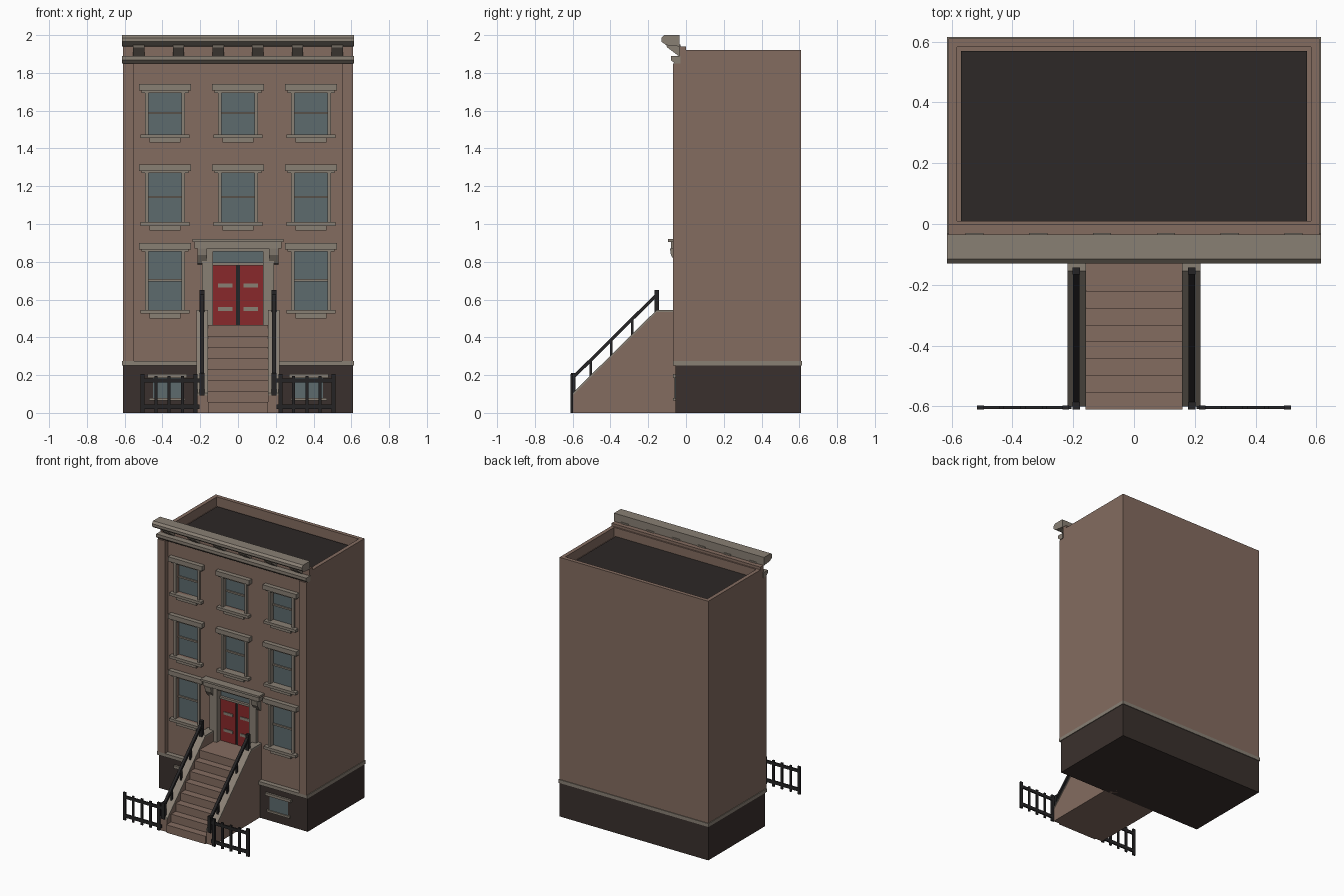
import bpy, bmesh

if "Cube" in bpy.data.objects:
    bpy.data.objects.remove(bpy.data.objects["Cube"])


def material(name, r, g, b):
    m = bpy.data.materials.new(name)
    m.diffuse_color = (r, g, b, 1)
    m.use_nodes = True
    m.node_tree.nodes["Principled BSDF"].inputs["Base Color"].default_value = m.diffuse_color
    return m


BROWN = material("brownstone", .23, .15, .117)
STONE = material("trim_stone", .25, .215, .175)
DARK = material("dark_base", .042, .03, .026)
ROOF = material("roofing", .026, .021, .02)
IRON = material("iron", .018, .017, .018)
GLASS = material("glass", .11, .145, .155)
RED = material("door_red", .25, .022, .024)


def finish(name, bm, mat):
    bmesh.ops.recalc_face_normals(bm, faces=bm.faces)
    me = bpy.data.meshes.new(name)
    bm.to_mesh(me)
    bm.free()
    ob = bpy.data.objects.new(name, me)
    bpy.context.collection.objects.link(ob)
    if mat:
        me.materials.append(mat)
    return ob


def add_prism(bm, profile, x0, x1):
    """Extrude a (y, z) profile from x0 to x1."""
    a = [bm.verts.new((x0, y, z)) for y, z in profile]
    b = [bm.verts.new((x1, y, z)) for y, z in profile]
    n = len(a)
    bm.faces.new(a)
    bm.faces.new(b[::-1])
    for i in range(n):
        j = (i + 1) % n
        bm.faces.new((a[i], b[i], b[j], a[j]))


def rect(y0, y1, z0, z1):
    return [(y0, z0), (y1, z0), (y1, z1), (y0, z1)]


def prisms(name, mat, items):
    """items: list of (profile, x0, x1)"""
    bm = bmesh.new()
    for p, x0, x1 in items:
        add_prism(bm, p, x0, x1)
    return finish(name, bm, mat)


def box(x0, x1, y0, y1, z0, z1):
    return (rect(y0, y1, z0, z1), x0, x1)


def both(items):
    """Mirror items across x = 0"""
    return items + [(p, -x1, -x0) for p, x0, x1 in items]


# main block with parapet recess
bm = bmesh.new()
add_prism(bm, rect(0, .61, .25, 1.92), -.61, .61)
bm.normal_update()
bmesh.ops.recalc_face_normals(bm, faces=bm.faces)
top = max(bm.faces, key=lambda f: f.calc_center_median().z)
bmesh.ops.inset_individual(bm, faces=[top], thickness=.04)
for v in top.verts:
    if v.co.y < .1:
        v.co.y = .01
ring = bmesh.ops.extrude_discrete_faces(bm, faces=[top])
for v in ring["faces"][0].verts:
    v.co.z = 1.85
finish("main_block", bm, BROWN)
prisms("roof_deck", ROOF, [box(-.57, .57, .01, .57, 1.84, 1.856)])

# base and water table
prisms("base", DARK, [box(-.61, .61, -.055, .61, 0, .25)])
prisms("water_table", STONE, [box(-.615, .615, -.07, .615, .25, .275)])

# window openings: centre x, glass bottom, glass top
windows = [(x, z0, z1) for z0, z1 in ((.545, .86), (1.01, 1.275), (1.475, 1.70))
           for x in (-.387, 0, .387) if not (x == 0 and z0 < .6)]

# facade slab with openings cut out
facade = prisms("facade", BROWN, [box(-.61, .61, -.035, 0, .275, 1.94)])
cutter = prisms("opening_cutter", None,
                [box(x - .088, x + .088, -.1, .05, a, b) for x, a, b in windows]
                + [box(-.135, .135, -.1, .05, .465, .86)])
cutter.hide_render = True
cutter.hide_viewport = True
mod = facade.modifiers.new("openings", "BOOLEAN")
mod.operation = "DIFFERENCE"
mod.solver = "EXACT"
mod.object = cutter
prisms("corner_pilasters", BROWN, both([box(.55, .61, -.07, -.03, .275, 1.85)]))

# windows
for i, (x, a, b) in enumerate(windows):
    m = (a + b) / 2
    prisms(f"window_glass_{i}", GLASS, [box(x - .088, x + .088, -.012, .005, a, b)])
    prisms(f"window_trim_{i}", STONE, [
        box(x - .138, x + .138, -.068, -.03, b + .006, b + .04),
        box(x - .125, x + .125, -.055, -.03, b - .006, b + .006),
        box(x - .106, x - .088, -.05, -.01, a, b),
        box(x + .088, x + .106, -.05, -.01, a, b),
        box(x - .13, x + .13, -.068, -.01, a - .02, a),
        box(x - .082, x + .082, -.055, -.03, a - .044, a - .02),
        box(x - .088, x + .088, -.022, -.01, m - .006, m + .006)])

# basement windows
prisms("basement_glass", GLASS, both([box(.3, .45, -.06, -.05, .08, .185)]))
prisms("basement_trim", STONE, both([box(.27, .48, -.07, -.05, .185, .205),
                                     box(.28, .47, -.068, -.05, .065, .08)]))

# cornice: crown, brackets and lower moulding
prisms("cornice_crown", STONE, [(
    [(-.035, 1.94), (-.035, 2), (-.115, 2), (-.13, 1.985), (-.13, 1.965), (-.105, 1.947)],
    -.615, .615)])
prisms("cornice_band", STONE, [(
    [(-.03, 1.85), (-.03, 1.89), (-.08, 1.89), (-.08, 1.868), (-.06, 1.85)], -.615, .615)])
prisms("cornice_brackets", STONE, [(
    [(-.03, 1.89), (-.03, 1.95), (-.105, 1.95), (-.1, 1.935), (-.04, 1.89)], x - .03, x + .03)
    for x in [-.525 + .21 * i for i in range(6)]])

# entrance
prisms("door_leaves", RED, both([box(.01, .132, -.015, .005, .465, .785)]))
prisms("door_gap", IRON, [box(-.01, .01, -.012, .005, .465, .785)])
prisms("door_panels", STONE, both([box(.03, .105, -.02, -.01, z, z + .02) for z in (.54, .665)]))
prisms("door_transom", GLASS, [box(-.135, .135, -.012, .005, .795, .86)])
prisms("door_frame", STONE, both([box(.132, .19, -.06, -.005, .465, .87)])
       + [box(-.132, .132, -.03, .003, .78, .796), box(-.19, .19, -.06, -.02, .855, .875)])
prisms("door_hood", STONE, [box(-.24, .24, -.095, -.03, .905, .92),
                            box(-.23, .23, -.08, -.03, .87, .905)])
prisms("hood_brackets", STONE, both([(
    [(-.03, .785), (-.03, .87), (-.085, .87), (-.08, .835), (-.05, .79)], .165, .215)]))

# stoop steps
steps = []
for i in range(8):
    y = -.61 + .0553 * i
    steps += [(y, .0581 * i), (y, .0581 * (i + 1))]
prisms("stoop_steps", BROWN, [(steps + [(-.001, .465), (-.001, 0)], -.16, .16)])


def slope(y):
    return .105 + (y + .6) * .99


# stoop cheek walls with coping
Y0, Y1 = -.6, -.155
prisms("stoop_cheeks", BROWN, both([(
    [(-.03, 0), (Y0, 0), (Y0, slope(Y0) - .012), (Y1, slope(Y1) - .012), (-.03, slope(Y1) - .012)],
    .16, .217)]))
prisms("cheek_coping", STONE, both([(
    [(Y0, slope(Y0) - .012), (Y1, slope(Y1) - .012), (-.035, slope(Y1) - .012),
     (-.035, slope(Y1)), (Y1, slope(Y1)), (Y0, slope(Y0))], .158, .219)]))

# handrails
rail = [(Y0, slope(Y0) + .068), (Y1, slope(Y1) + .068), (Y1, slope(Y1) + .092), (Y0, slope(Y0) + .092)]
parts = [(rail, .18, .2)]
for y in (-.505, -.395, -.285):
    parts.append(box(.184, .196, y - .007, y + .007, slope(y) - .01, slope(y) + .08))
for y in (-.598, -.155):
    parts.append(box(.177, .203, y - .012, y + .012, slope(y) - .015, slope(y) + .105))
prisms("handrails", IRON, both(parts))

# front area fence
fence = [box(.205, .515, -.609, -.599, .02, .045), box(.205, .515, -.609, -.599, .16, .182)]
for i in range(5):
    x, w = .225 + .07 * i, (.011 if i in (0, 4) else .008)
    fence.append(box(x - w, x + w, -.604 - w * .6, -.604 + w * .6, 0, .205 if i in (0, 4) else .195))
prisms("area_fence", IRON, both(fence))
